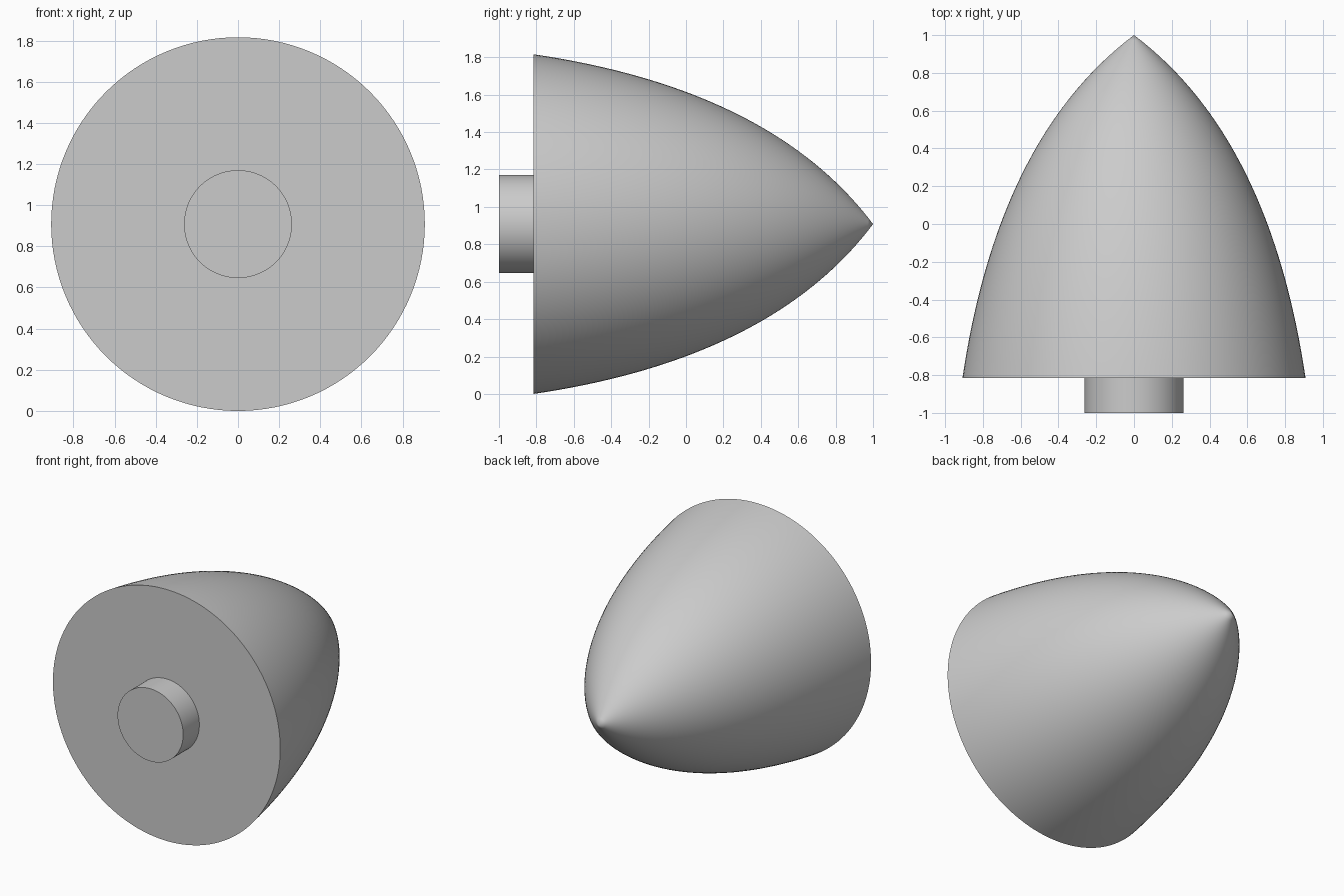
import bpy, bmesh, math
from mathutils import Vector

cube = bpy.data.objects.get("Cube")
if cube:
    bpy.data.objects.remove(cube, do_unlink=True)

RADIUS, STUB_RADIUS, BASE_Y = 0.908, 0.262, -0.815
SEGMENTS, STEPS = 128, 40

grey = bpy.data.materials.new("light grey")
colour = (0.6, 0.6, 0.6, 1)
grey.use_nodes = True
grey.diffuse_color = colour
grey.node_tree.nodes["Principled BSDF"].inputs["Base Color"].default_value = colour


def lathe(name, profile):
    """Revolve (y, radius) points round the long axis, which lies along y."""
    bm = bmesh.new()
    verts = [bm.verts.new((r, y, 0)) for y, r in profile]
    edges = [bm.edges.new(pair) for pair in zip(verts, verts[1:])]
    bmesh.ops.spin(bm, geom=verts + edges, cent=(0, 0, 0), axis=(0, 1, 0),
                   angle=math.tau, steps=SEGMENTS)
    bmesh.ops.remove_doubles(bm, verts=bm.verts, dist=0.0001)
    bmesh.ops.recalc_face_normals(bm, faces=bm.faces)
    mesh = bpy.data.meshes.new(name)
    bm.to_mesh(mesh)
    bm.free()
    mesh.materials.append(grey)
    obj = bpy.data.objects.new(name, mesh)
    obj.location.z = RADIUS
    bpy.context.collection.objects.link(obj)
    bpy.ops.object.select_all(action='DESELECT')
    obj.select_set(True)
    bpy.context.view_layer.objects.active = obj
    bpy.ops.object.shade_smooth_by_angle(angle=math.radians(30))
    return obj


# Pointed nose cone with a curved side and a flat base
base, bulge, tip = Vector((BASE_Y, RADIUS)), Vector((0.46, 0.72)), Vector((1, 0))
curve = []
for i in range(STEPS + 1):
    t = i / STEPS
    curve.append(base * (1 - t) ** 2 + bulge * 2 * t * (1 - t) + tip * t ** 2)
lathe("nose_cone", [(BASE_Y, 0)] + curve)

# Short mounting stub on the flat base
lathe("mounting_stub", [(-1, 0), (-1, STUB_RADIUS), (BASE_Y, STUB_RADIUS), (BASE_Y, 0)])
